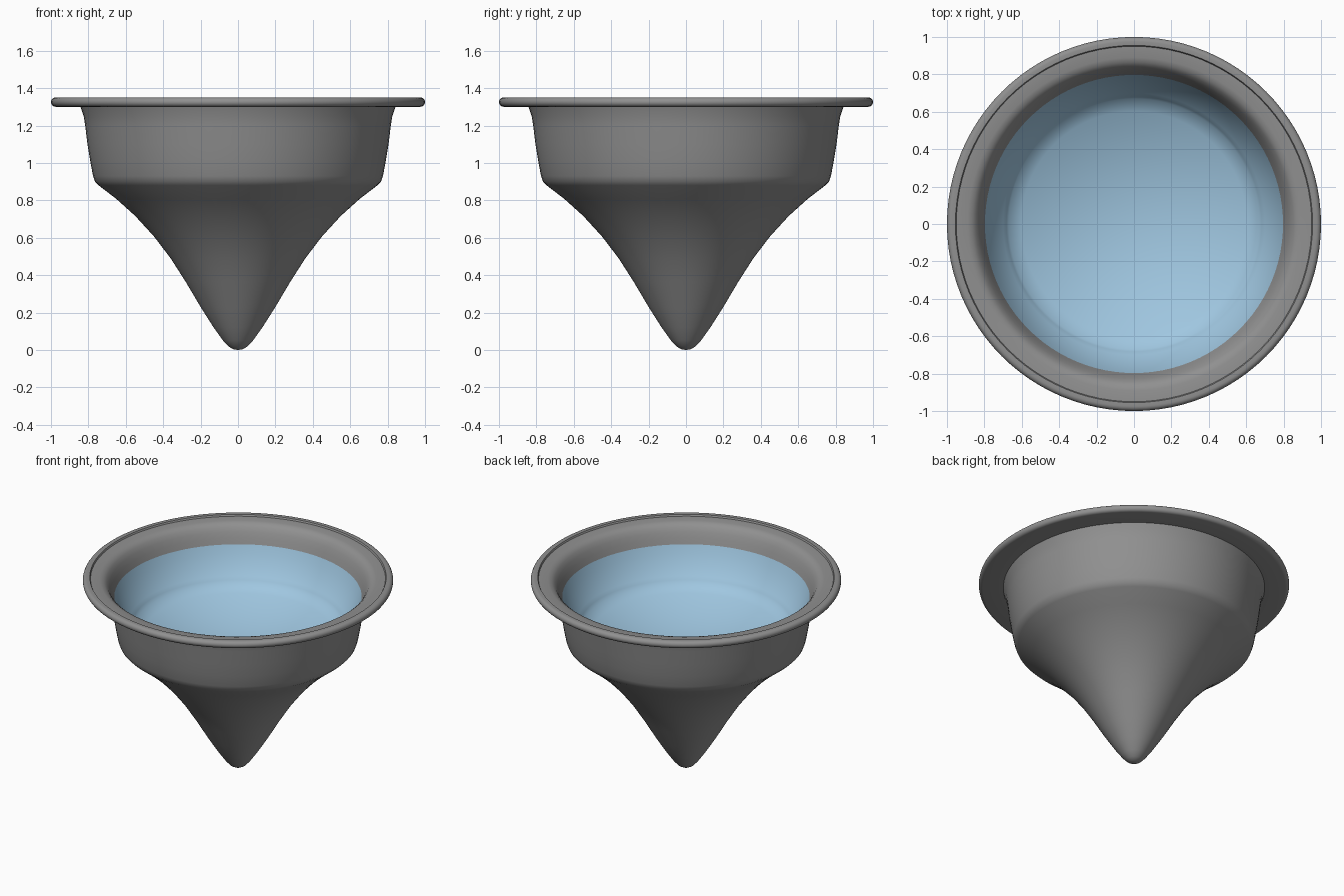
import bpy, bmesh, math

cube = bpy.data.objects.get("Cube")
if cube:
    bpy.data.objects.remove(cube, do_unlink=True)


def make_material(name, colour):
    mat = bpy.data.materials.new(name)
    mat.use_nodes = True
    mat.diffuse_color = (*colour, 1)
    mat.node_tree.nodes["Principled BSDF"].inputs["Base Color"].default_value = (*colour, 1)
    return mat


def lathe(name, profile, mat, low_face_up, segments=96):
    """Spin an (r, z) profile about the z axis; the lowest face sets the normal side."""
    bm = bmesh.new()
    verts = [bm.verts.new((r, 0, z)) for r, z in profile]
    edges = [bm.edges.new(pair) for pair in zip(verts, verts[1:])]
    bmesh.ops.spin(bm, geom=verts + edges, cent=(0, 0, 0), axis=(0, 0, 1),
                   angle=math.tau, steps=segments, use_duplicate=False)
    bmesh.ops.remove_doubles(bm, verts=bm.verts, dist=0.0005)
    bmesh.ops.recalc_face_normals(bm, faces=bm.faces)
    lowest = min(bm.faces, key=lambda f: f.calc_center_median().z)
    if (lowest.normal.z > 0) != low_face_up:
        bmesh.ops.reverse_faces(bm, faces=bm.faces)
    mesh = bpy.data.meshes.new(name)
    bm.to_mesh(mesh)
    bm.free()
    mesh.materials.append(mat)
    obj = bpy.data.objects.new(name, mesh)
    bpy.context.collection.objects.link(obj)
    bpy.ops.object.select_all(action="DESELECT")
    obj.select_set(True)
    bpy.context.view_layer.objects.active = obj
    bpy.ops.object.shade_smooth_by_angle(angle=math.radians(40))


grey = make_material("dark grey", (0.28, 0.28, 0.28))
blue = make_material("pale blue", (0.35, 0.57, 0.75))

# Edge where the liner meets the shell, and where its wall meets its floor
LINER_TOP = (0.797, 1.21)
FLOOR_R, FLOOR_Z, FLOOR_DIP = 0.67, 0.985, 0.16

# Liner: sloping wall, small steep step, then a shallow dished floor
wall = [LINER_TOP, (0.775, 1.155), (0.74, 1.09), (0.7, 1.03), (0.682, 1.01)]
floor = [(FLOOR_R * (1 - i / 10), FLOOR_Z - FLOOR_DIP * (1 - (1 - i / 10) ** 2))
         for i in range(11)]

# Outer shell: pointed base, flared cone, shoulder and side wall
cone = [(0, 0), (0.025, 0.004), (0.05, 0.018), (0.08, 0.05), (0.13, 0.12), (0.2, 0.23),
        (0.28, 0.365), (0.36, 0.49), (0.45, 0.608), (0.55, 0.717), (0.65, 0.807), (0.745, 0.88)]
side = [(0.765, 0.9), (0.775, 0.93), (0.79, 1.01), (0.805, 1.1), (0.817, 1.2),
        (0.825, 1.25), (0.842, 1.3)]

# Flange: flat underside, rounded bead, small step and rolled inner lip
bead = [(0.975 + 0.025 * math.sin(a), 1.325 - 0.025 * math.cos(a))
        for a in (math.pi * i / 8 for i in range(9))]
lip = [(0.955, 1.349), (0.95, 1.338), (0.89, 1.336), (0.865, 1.329), (0.845, 1.312),
       (0.828, 1.285), (0.812, 1.25), LINER_TOP]

lathe("outer_shell", cone + side + bead + lip, grey, low_face_up=False)
lathe("inner_liner", wall + floor, blue, low_face_up=True)
